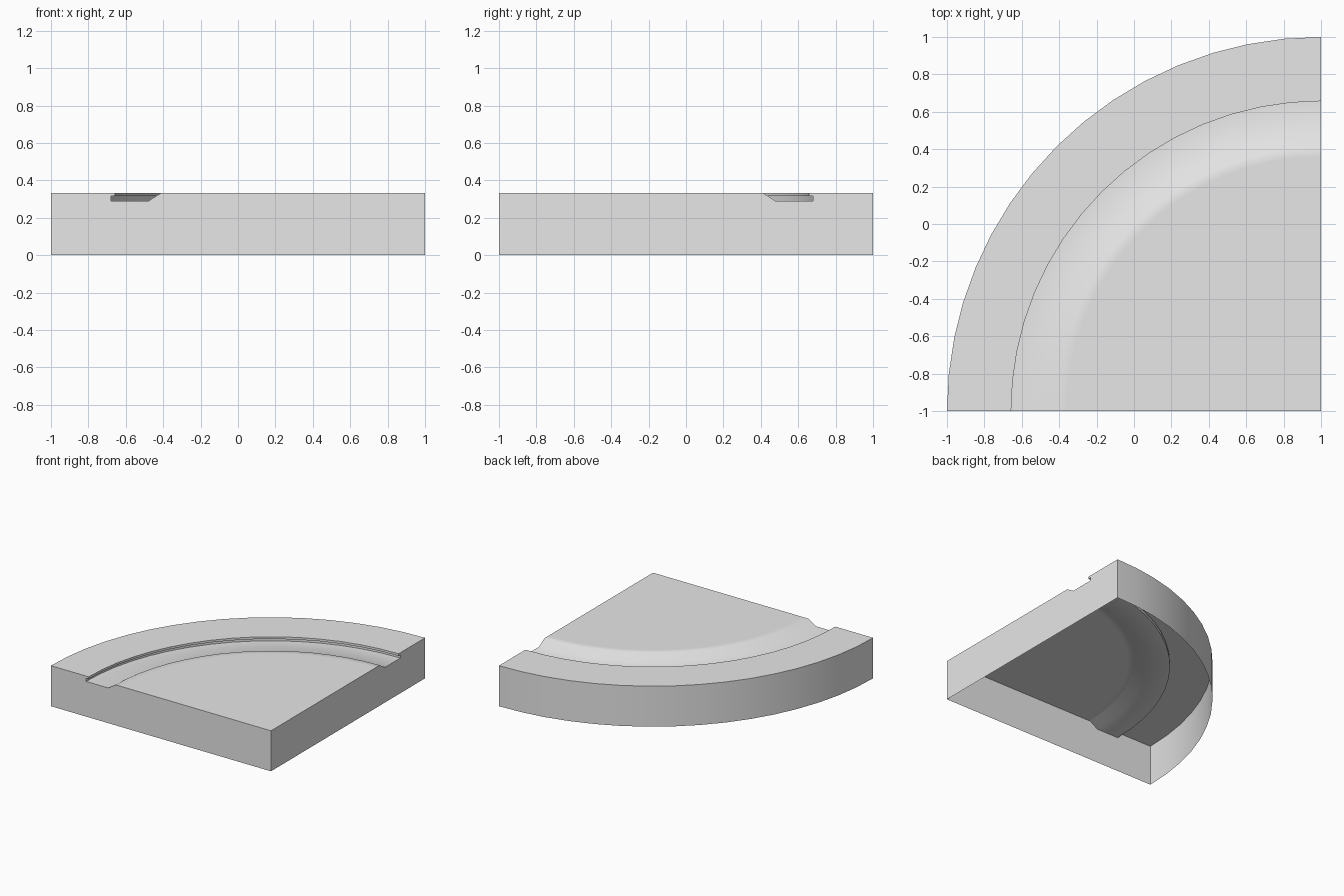
import bpy
import bmesh
from math import cos, sin, pi, radians

cube = bpy.data.objects.get("Cube")
if cube:
    bpy.data.objects.remove(cube, do_unlink=True)

SEGMENTS = 16
HEIGHT = 0.333
CENTRE = (1.0, -1.0)

# Radius and height: flat top, sloped rim, channel floor, undercut lip, outer wall
profile = [
    (1.36, HEIGHT), (1.41, HEIGHT), (1.48, 0.289), (1.68, 0.289),
    (1.68, 0.315), (1.657, 0.315), (1.657, HEIGHT), (2.0, HEIGHT), (2.0, 0.0),
]

grey = bpy.data.materials.new("light_grey")
grey.use_nodes = True
colour = (0.8, 0.8, 0.8, 1.0)
grey.diffuse_color = colour
grey.node_tree.nodes["Principled BSDF"].inputs["Base Color"].default_value = colour

bm = bmesh.new()
apex_top = bm.verts.new((*CENTRE, HEIGHT))
apex_bottom = bm.verts.new((*CENTRE, 0.0))

# Sweep the profile through a quarter turn
columns = []
for i in range(SEGMENTS + 1):
    a = pi / 2 + i * pi / 2 / SEGMENTS
    columns.append([bm.verts.new((CENTRE[0] + r * cos(a), CENTRE[1] + r * sin(a), z))
                    for r, z in profile])
for a, b in zip(columns, columns[1:]):
    bm.faces.new((apex_top, a[0], b[0]))
    for j in range(len(profile) - 1):
        bm.faces.new((a[j], a[j + 1], b[j + 1], b[j]))

# Straight cut walls; the underside stays open
bm.faces.new([apex_bottom, *reversed(columns[0]), apex_top])
front_wall = bm.faces.new([apex_top, *columns[-1], apex_bottom])

bmesh.ops.recalc_face_normals(bm, faces=bm.faces[:])
bm.normal_update()
if front_wall.normal.y > 0:
    bmesh.ops.reverse_faces(bm, faces=bm.faces[:])

mesh = bpy.data.meshes.new("quarter_round_slab")
bm.to_mesh(mesh)
bm.free()
mesh.materials.append(grey)
slab = bpy.data.objects.new("quarter_round_slab", mesh)
bpy.context.collection.objects.link(slab)

# Smooth the curved surfaces, keep the corners crisp
bpy.ops.object.select_all(action="DESELECT")
slab.select_set(True)
bpy.context.view_layer.objects.active = slab
bpy.ops.object.shade_smooth_by_angle(angle=radians(40))
